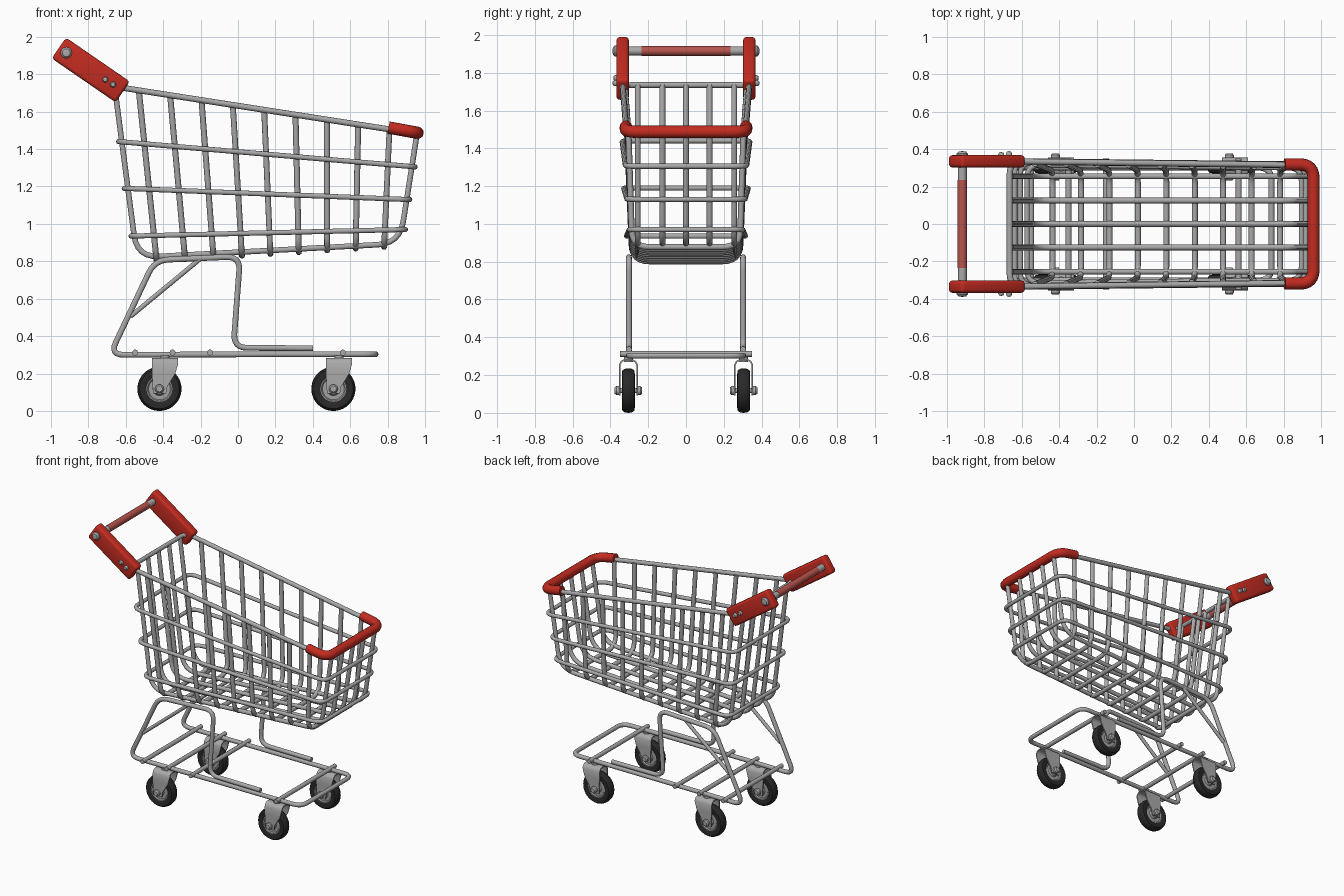
import bpy, bmesh, math
from mathutils import Vector, Matrix

if "Cube" in bpy.data.objects:
    bpy.data.objects.remove(bpy.data.objects["Cube"])

def mat(name, r, g, b):
    m = bpy.data.materials.new(name)
    m.diffuse_color = (r, g, b, 1)
    m.use_nodes = True
    m.node_tree.nodes["Principled BSDF"].inputs["Base Color"].default_value = m.diffuse_color
    return m

STEEL = mat("steel grey", 0.40, 0.40, 0.40)
RED = mat("red plastic", 0.55, 0.025, 0.015)
FADED = mat("faded red", 0.47, 0.09, 0.075)
RUBBER = mat("black rubber", 0.022, 0.022, 0.022)
HUB = mat("hub grey", 0.36, 0.36, 0.36)

def add(name, me, m, angle=40):
    ob = bpy.data.objects.new(name, me)
    bpy.context.collection.objects.link(ob)
    me.materials.clear()
    me.materials.append(m)
    bpy.ops.object.select_all(action='DESELECT')
    ob.select_set(True)
    bpy.context.view_layer.objects.active = ob
    bpy.ops.object.shade_smooth_by_angle(angle=math.radians(angle))
    return ob

def rounded(pts, rad, closed=False, steps=6):
    """Polyline with every corner replaced by a smooth bend."""
    pts = [Vector(p) for p in pts]
    n, out = len(pts), []
    for i, p in enumerate(pts):
        if not closed and i in (0, n - 1):
            out.append(p)
            continue
        a, b = pts[i - 1] - p, pts[(i + 1) % n] - p
        d = min(rad, a.length * 0.48, b.length * 0.48)
        s, e = p + a.normalized() * d, p + b.normalized() * d
        for k in range(steps + 1):
            t = k / steps
            out.append(s * (1 - t) ** 2 + p * (2 * t * (1 - t)) + e * t * t)
    return out

def tube(name, pts, r, m=STEEL, bend=0.0, closed=False, res=3):
    if bend:
        pts = rounded(pts, bend, closed)
    cu = bpy.data.curves.new(name, 'CURVE')
    cu.dimensions = '3D'
    cu.bevel_depth, cu.bevel_resolution, cu.use_fill_caps = r, res, True
    sp = cu.splines.new('POLY')
    sp.points.add(len(pts) - 1)
    for q, p in zip(sp.points, pts):
        q.co = (*p, 1)
    sp.use_cyclic_u = closed
    tmp = bpy.data.objects.new("tmp", cu)
    bpy.context.collection.objects.link(tmp)
    bpy.context.view_layer.update()
    me = bpy.data.meshes.new_from_object(tmp.evaluated_get(bpy.context.evaluated_depsgraph_get()))
    bpy.data.objects.remove(tmp)
    return add(name, me, m, 65)

def lathe(name, prof, loc, m, seg=32):
    """Revolve (radius, y) profile around the y axis."""
    bm = bmesh.new()
    vs = [bm.verts.new((r, y, 0)) for r, y in prof]
    es = [bm.edges.new(p) for p in zip(vs, vs[1:])]
    bmesh.ops.spin(bm, geom=vs + es, cent=(0, 0, 0), axis=(0, 1, 0), angle=2 * math.pi, steps=seg)
    bmesh.ops.remove_doubles(bm, verts=bm.verts, dist=1e-5)
    bmesh.ops.recalc_face_normals(bm, faces=bm.faces)
    bmesh.ops.translate(bm, verts=bm.verts, vec=loc)
    me = bpy.data.meshes.new(name)
    bm.to_mesh(me)
    bm.free()
    return add(name, me, m)

def bolt(name, x, z, r, y0, y1, m=STEEL):
    """Domed pin along y; the dome is at y1."""
    d = (y1 - y0) * 0.35
    lathe(name, [(0, y0), (r, y0), (r, y1 - d), (r * 0.7, y1 - d * 0.25), (0, y1)], (x, 0, z), m, 16)

def lerp(a, b, t):
    return a + (b - a) * t

def rim_z(x):
    return 1.718 - 0.153 * (x + 0.58)

def rim_y(x):
    return lerp(0.335, 0.315, (x + 0.66) / 1.62)

def floor_z(x):
    return 0.812 + 0.062 * (x + 0.47)

# Basket rim and wire bands
def band(name, xb, zb, xf, zf, yb, yf, r):
    tube(name, [(xb, -yb, zb), (xf, -yf, zf), (xf, yf, zf), (xb, yb, zb)], r, bend=0.07, closed=True)

band("basket_rim", -0.665, 1.735, 0.96, 1.482, 0.335, 0.315, 0.016)
band("basket_band_upper", -0.638, 1.44, 0.947, 1.305, 0.338, 0.320, 0.014)
band("basket_band_middle", -0.608, 1.19, 0.918, 1.13, 0.330, 0.312, 0.014)
band("basket_band_lower", -0.572, 0.935, 0.895, 0.97, 0.315, 0.300, 0.014)

# Crosswise basket wires
for i in range(9):
    xt, xb = -0.53 + 0.1675 * i, -0.435 + 0.152 * i
    yt, zb = rim_y(xt) - 0.012, floor_z(xb) - 0.012
    tube("basket_cross_wire", [(xt, -yt, rim_z(xt)), (xb, -0.285, zb), (xb, 0.285, zb), (xt, yt, rim_z(xt))],
         0.016, bend=0.09)

# Lengthwise basket wires
for y in (-0.255, -0.125, 0, 0.125, 0.255):
    tube("basket_long_wire", [(-0.66, y, 1.735), (-0.54, y, 0.82), (0.865, y, 0.895), (0.957, y, 1.48)],
         0.0155, bend=0.12)

# Front bumper
tube("front_bumper", [(0.805, -0.318, 1.515), (0.96, -0.318, 1.487), (0.96, 0.318, 1.487), (0.805, 0.318, 1.515)],
     0.033, RED, bend=0.075, res=4)

# Undercarriage: one bent tube for legs, rails and front hoop
side = [(0.40, 0.335), (-0.025, 0.338), (0.012, 0.826), (-0.445, 0.806), (-0.685, 0.30)]
Y = 0.302
left = rounded([(x, -Y, z) for x, z in side] + [(0.2, -Y, 0.303)], 0.075)
right = [Vector((p.x, -p.y, p.z)) for p in reversed(left)]
hoop = rounded([(0.2, -Y, 0.303), (0.735, -Y, 0.303), (0.735, Y, 0.303), (0.2, Y, 0.303)], 0.07)
tube("undercarriage_frame", left + hoop[1:-1] + right, 0.016)
for x in (-0.55, -0.35, -0.15, 0.56):
    tube("undercarriage_cross_bar", [(x, -0.35, 0.312), (x, 0.35, 0.312)], 0.016)
for s in (-1, 1):
    tube("leg_brace", [(-0.575, s * Y, 0.505), (-0.2, s * Y, 0.815)], 0.013)

# Casters
def caster(x, y):
    c = (x, y, 0.118)
    lathe("tyre", [(0.066, -0.026), (0.09, -0.034), (0.106, -0.032), (0.115, -0.02), (0.118, 0),
                   (0.115, 0.02), (0.106, 0.032), (0.09, 0.034), (0.066, 0.026)], c, RUBBER, 40)
    lathe("wheel_hub", [(0, -0.03), (0.03, -0.03), (0.036, -0.02), (0.058, -0.02), (0.064, -0.027), (0.074, -0.027),
                        (0.074, 0.027), (0.064, 0.027), (0.058, 0.02), (0.036, 0.02), (0.03, 0.03), (0, 0.03)], c, HUB)
    lathe("axle", [(0, -0.073), (0.016, -0.073), (0.024, -0.064), (0.024, -0.046), (0.014, -0.046),
                   (0.014, 0.046), (0.024, 0.046), (0.024, 0.064), (0.016, 0.073), (0, 0.073)], c, STEEL, 16)
    # fork: tapered strip bent over the wheel
    rows = [(-0.035, 0.035, 0.092, 0.050), (-0.036, 0.042, 0.13, 0.050), (-0.04, 0.085, 0.20, 0.050),
            (-0.04, 0.10, 0.255, 0.050), (-0.04, 0.10, 0.275, 0.040), (-0.04, 0.10, 0.284, 0.022)]
    rows += [(a, b, z, -w) for a, b, z, w in reversed(rows)]
    bm = bmesh.new()
    pairs = [(bm.verts.new((x + a, y + w, z)), bm.verts.new((x + b, y + w, z))) for a, b, z, w in rows]
    for (a, b), (c2, d) in zip(pairs, pairs[1:]):
        bm.faces.new((a, b, d, c2))
    bmesh.ops.recalc_face_normals(bm, faces=bm.faces)
    bmesh.ops.solidify(bm, geom=bm.faces[:], thickness=0.008)
    me = bpy.data.meshes.new("caster_fork")
    bm.to_mesh(me)
    bm.free()
    add("caster_fork", me, STEEL)
    tube("caster_stem", [(x + 0.03, y, 0.27), (x + 0.03, y, 0.296)], 0.025)

for x in (-0.42, 0.51):
    for y in (-0.305, 0.305):
        caster(x, y)

# Handle side plates, bolts and push bar
for s in (-1, 1):
    bm = bmesh.new()
    bmesh.ops.create_cube(bm, size=1)
    bmesh.ops.scale(bm, vec=(0.415, 0.066, 0.135), verts=bm.verts)
    bmesh.ops.bevel(bm, geom=bm.edges[:], offset=0.018, segments=3, affect='EDGES', profile=0.5)
    bmesh.ops.transform(bm, verts=bm.verts,
                        matrix=Matrix.Translation((-0.787, s * 0.335, 1.823)) @ Matrix.Rotation(math.radians(34.5), 4, 'Y'))
    me = bpy.data.meshes.new("handle_plate")
    bm.to_mesh(me)
    bm.free()
    add("handle_plate", me, RED)
    bolt("handle_cap", -0.918, 1.915, 0.03, s * 0.35, s * 0.39)
    bolt("handle_bolt", -0.71, 1.772, 0.016, s * 0.35, s * 0.385)
    bolt("handle_bolt", -0.668, 1.745, 0.016, s * 0.35, s * 0.39)
    tube("push_bar_end", [(-0.918, s * 0.23, 1.915), (-0.918, s * 0.33, 1.915)], 0.024, res=4)
tube("push_bar_grip", [(-0.918, -0.235, 1.915), (-0.918, 0.235, 1.915)], 0.026, FADED, res=4)
